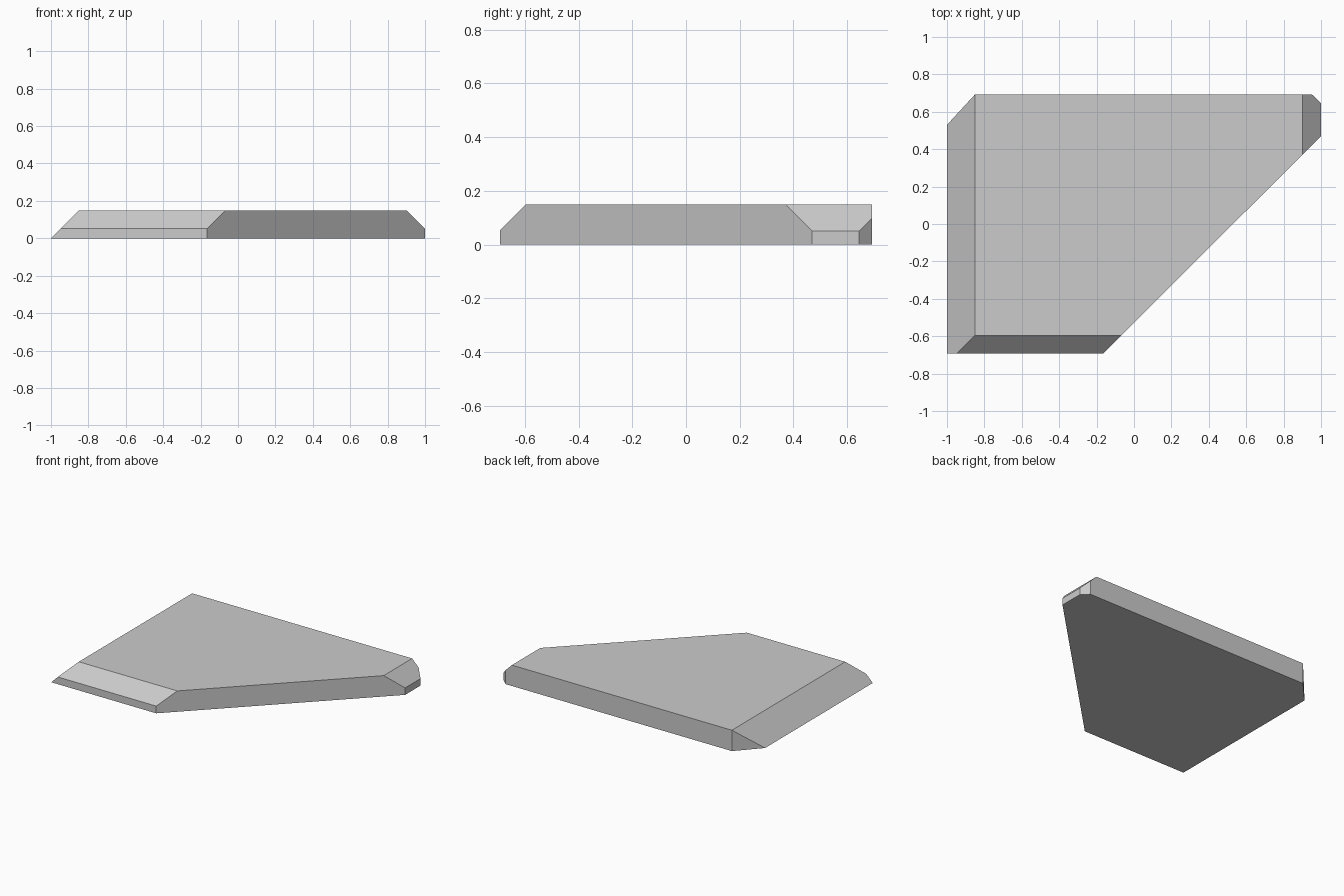
import bpy, bmesh
from mathutils import Vector

if "Cube" in bpy.data.objects:
    bpy.data.objects.remove(bpy.data.objects["Cube"])

HEIGHT = 0.15

# Footprint with clipped corners
outline = [(-1, -0.693), (-0.165, -0.693), (1, 0.47), (1, 0.645),
           (0.951, 0.693), (-0.85, 0.693), (-1, 0.53)]

bm = bmesh.new()
base = bm.faces.new([bm.verts.new((x, y, 0)) for x, y in outline])
extruded = bmesh.ops.extrude_face_region(bm, geom=[base])
top = [v for v in extruded["geom"] if isinstance(v, bmesh.types.BMVert)]
bmesh.ops.translate(bm, verts=top, vec=(0, 0, HEIGHT))


def slice_off(point, normal):
    """Cut away everything on the normal side of a plane and cap the hole."""
    geom = bm.verts[:] + bm.edges[:] + bm.faces[:]
    cut = bmesh.ops.bisect_plane(bm, geom=geom, dist=1e-5, plane_co=Vector(point),
                                 plane_no=Vector(normal), clear_outer=True)
    edges = [e for e in bm.edges if e.is_boundary]
    bmesh.ops.holes_fill(bm, edges=edges, sides=0)


# Sloped left, front and right edges
slice_off((-1, 0, 0), (-1, 0, 1))
slice_off((0, -0.693, 0.052), (0, -1, 1))
slice_off((1, 0, 0.05), (1, 0, 1))

bmesh.ops.remove_doubles(bm, verts=bm.verts[:], dist=1e-4)
bmesh.ops.recalc_face_normals(bm, faces=bm.faces[:])
mesh = bpy.data.meshes.new("bevelled_plate")
bm.to_mesh(mesh)
bm.free()
plate = bpy.data.objects.new("bevelled_plate", mesh)
bpy.context.collection.objects.link(plate)
